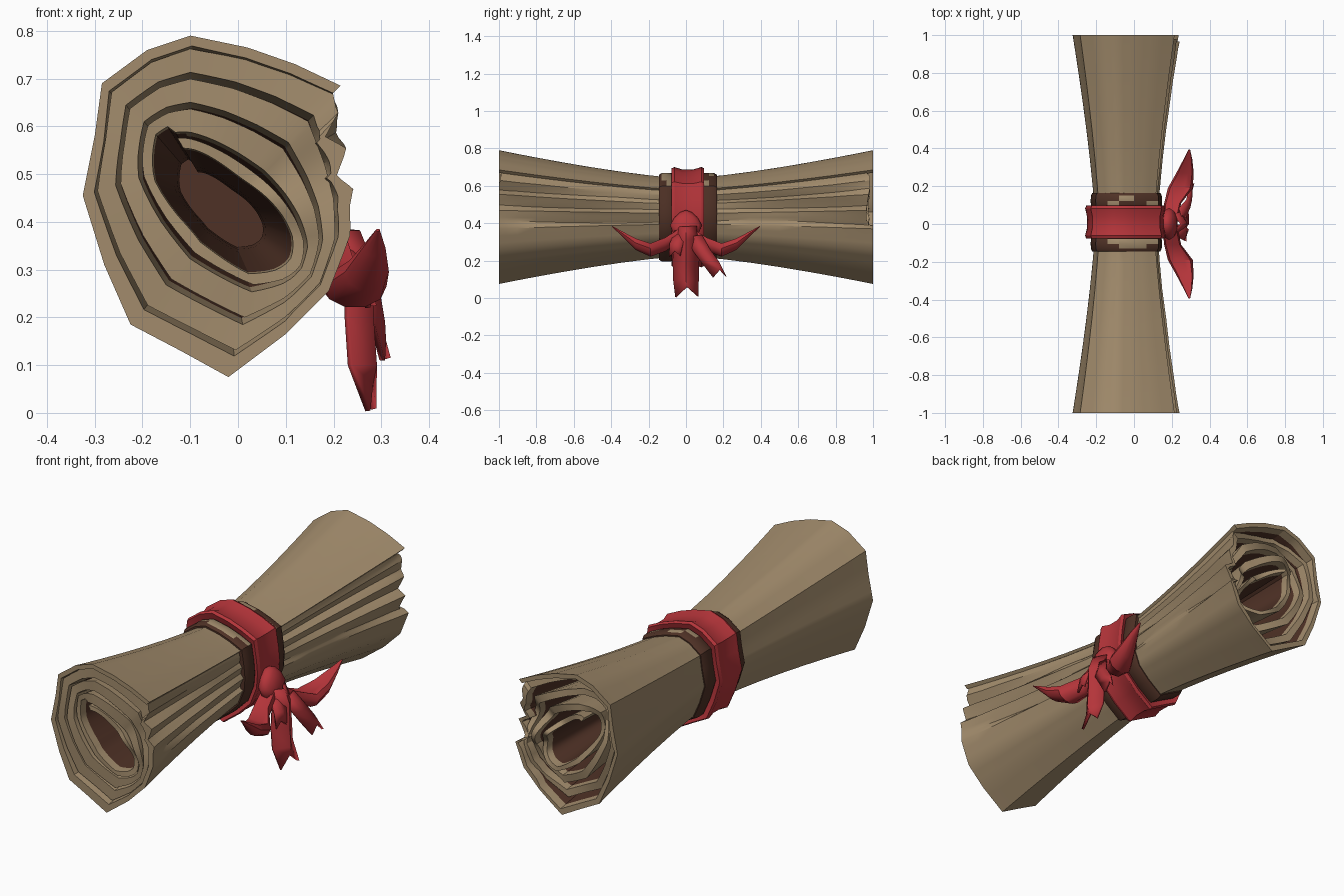
import bpy, bmesh, math, random
from mathutils import Vector

if "Cube" in bpy.data.objects:
    bpy.data.objects.remove(bpy.data.objects["Cube"])

random.seed(4)

def mat(name, col):
    m = bpy.data.materials.new(name)
    m.diffuse_color = (*col, 1)
    m.use_nodes = True
    m.node_tree.nodes["Principled BSDF"].inputs["Base Color"].default_value = m.diffuse_color
    return m

TAN = mat("parchment tan", (0.36, 0.26, 0.15))
BROWN = mat("dark brown", (0.078, 0.031, 0.019))
RED = mat("ribbon red", (0.46, 0.035, 0.042))

def finish(bm, name, mats, angle=30):
    bmesh.ops.recalc_face_normals(bm, faces=bm.faces[:])
    me = bpy.data.meshes.new(name)
    bm.to_mesh(me)
    bm.free()
    ob = bpy.data.objects.new(name, me)
    bpy.context.collection.objects.link(ob)
    for m in mats:
        me.materials.append(m)
    bpy.ops.object.select_all(action='DESELECT')
    ob.select_set(True)
    bpy.context.view_layer.objects.active = ob
    bpy.ops.object.shade_smooth_by_angle(angle=math.radians(angle))
    return ob

# End outline (x, z), counter-clockwise from the loose edge of the sheet
C = Vector((-0.04, 0.43))
OUT = [(.215, .685), (.12, .73), (.02, .765), (-.10, .79), (-.19, .76), (-.285, .69),
       (-.30, .58), (-.325, .455), (-.28, .31), (-.225, .185), (-.12, .13), (-.02, .075),
       (.10, .165), (.19, .255), (.235, .37), (.20, .39), (.243, .47), (.20, .495),
       (.235, .56), (.19, .585), (.222, .64)]
OUT = [Vector(p) for p in OUT]
DIPS = (15, 17, 19)
HULL = [p for i, p in enumerate(OUT) if i not in DIPS]
N = len(OUT)
FLAT = [(OUT[i - 1] + OUT[i + 1]) / 2 if i in DIPS else p for i, p in enumerate(OUT)]
W = 4.2            # number of turns
SUB = 3            # samples per outline segment

def flare(y):
    return 0.58 + 0.42 * abs(y) ** 1.35

def pick(i, y):
    """Outline point; the grooves on the open side vary along the roll."""
    i %= N
    return FLAT[i].lerp(OUT[i], .15 + .85 * abs(math.sin(2.2 * (y + 1) + .4 * (i - 15))))

def spiral(w, y=None):
    """Outline at turn w, blending from the outer shape to a slanted lens."""
    t = (w % 1) * N
    i = int(t) % N
    if y is not None and w < 1:
        p = pick(i, y).lerp(pick(i + 1, y), t - int(t))
    else:
        p = FLAT[i].lerp(FLAT[(i + 1) % N], t - int(t))
    a = min(1, max(0, (w - 0.7) / (W - 0.7)))
    d = p - C
    th = math.atan2(d.y, d.x) + math.radians(43)
    ma, mi = Vector((.73, -.68)), Vector((.68, .73))
    lens = Vector((-.02, .44)) + ma * .185 * math.cos(th) + mi * .068 * math.sin(th)
    return p.lerp(lens, a)

# Rolled parchment sheet, thicker towards the front end
ys = [-1, -.96, -.9, -.8, -.65, -.5, -.35, -.2, -.08, .08, .2, .35, .5, .65, .8, .9, .96, 1]
ns = int(W * N * SUB)
bm = bmesh.new()
outer, inner = [], []
for k in range(ns + 1):
    w = k / (N * SUB)
    wob = 0.5 + 0.5 * math.sin(w * 17.3 + 1)
    front = 0 if w < .95 else .008 + .015 * wob
    back = 0 if w < .7 else .015 + .02 * wob if w < 1 else .02 + .06 * wob
    co, ci = [], []
    for y in ys:
        p = spiral(w, y)
        if w < W - 1:
            gap = spiral(w + 1) - p
            q = p + gap * (.78 if y < 0 else .5)
            if gap.length < .03:
                q = p + (C - p).normalized() * .022
        else:
            q = p + (C - p).normalized() * .025
        yy = y * (1 - (front if y < 0 else back))
        s = flare(y)
        # wrinkles along the open side
        r = random.uniform(-.006, .006) if .66 < w < 1 else 0
        for src, dst in ((p, co), (q, ci)):
            v = C + (src - C) * (s + r)
            dst.append(bm.verts.new((v.x, yy, v.y)))
    outer.append(co)
    inner.append(ci)
M = len(ys)
for k in range(ns):
    w = k / (N * SUB)
    for j in range(M - 1):
        bm.faces.new((outer[k][j], outer[k + 1][j], outer[k + 1][j + 1], outer[k][j + 1]))
        f = bm.faces.new((inner[k][j], inner[k][j + 1], inner[k + 1][j + 1], inner[k + 1][j]))
        y = (ys[j] + ys[j + 1]) / 2
        lim = .97 if w > W - 1.05 else .87
        if -lim < y < .94:
            f.material_index = 1
    for j in (0, M - 1):
        bm.faces.new((outer[k][j], inner[k][j], inner[k + 1][j], outer[k + 1][j]))
for k in (0, ns):
    for j in range(M - 1):
        bm.faces.new((outer[k][j], outer[k][j + 1], inner[k][j + 1], inner[k][j]))
finish(bm, "parchment_roll", [TAN, BROWN])

def loft(rings, name, mats, closed=False, rule=None, angle=30):
    """Skin a list of vertex loops; closed joins last loop to first."""
    bm = bmesh.new()
    vs = [[bm.verts.new(c) for c in r] for r in rings]
    n = len(vs[0])
    pairs = list(zip(vs, vs[1:])) + ([(vs[-1], vs[0])] if closed else [])
    for a, b in pairs:
        for i in range(n):
            bm.faces.new((a[i], a[(i + 1) % n], b[(i + 1) % n], b[i]))
    if not closed:
        bm.faces.new(vs[0])
        bm.faces.new(vs[-1])
    if rule:
        for f in bm.faces:
            f.material_index = rule(f.calc_center_median())
    return finish(bm, name, mats, angle)

def hull_ring(y, s, dx=0):
    return [(C.x + dx + (p.x - C.x) * s, y, C.y + (p.y - C.y) * s) for p in HULL]

# Plug closing the core in the middle
loft([hull_ring(-.06, .5), hull_ring(.06, .5)], "core_plug", [BROWN])

# Dark bands either side of the ribbon, worn pale on parts of the top
for nm, y0, y1 in (("front_band", -.145, -.065), ("back_band", .08, .165)):
    m = (y0 + y1) / 2
    prof = [(y0, .56), (y0, .635), (y0 + .015, .66), (m, .665), (y1 - .015, .66),
            (y1, .635), (y1, .56)]
    loft([hull_ring(y, s) for y, s in prof], nm, [BROWN, TAN], True,
         lambda c, a=y0, b=y1: int(c.z > .6 and a + .01 < c.y < b - .01
                                   and random.random() < .45))

# Ribbon wrap with raised edges
prof = [(-.06, .58), (-.078, .73), (-.062, .75), (-.02, .715), (.04, .715),
        (.082, .75), (.097, .73), (.08, .58)]
loft([hull_ring(y, s, -.005) for y, s in prof], "ribbon_wrap", [RED], True)

# Knot
bm = bmesh.new()
bmesh.ops.create_icosphere(bm, subdivisions=2, radius=1)
for v in bm.verts:
    pinch = 1 - .25 * max(0, v.co.z)
    v.co = Vector((.185 + v.co.x * .045 - v.co.z * .015, v.co.y * .085 * pinch,
                   .39 + v.co.z * .08))
finish(bm, "ribbon_knot", [RED], 40)

# Bow loops: y, x, z, half width, half height
WING = [(.02, .19, .355, .04, .045), (.11, .205, .295, .045, .048), (.19, .245, .265, .066, .046),
        (.27, .27, .295, .046, .04), (.34, .285, .345, .024, .018), (.395, .293, .383, .004, .003)]
for nm, sg in (("front_bow_loop", -1), ("back_bow_loop", 1)):
    rings = []
    for y, x, z, hx, hz in WING:
        r = []
        for i in range(10):
            a = 2 * math.pi * i / 10
            # groove along the upper side
            g = .55 if i in (2, 3) else 1
            r.append((x + hx * math.cos(a), sg * y, z + hz * math.sin(a) * g))
        rings.append(r)
    loft(rings, nm, [RED], angle=40)

# Hanging tails: creased strips with a notched end (x, y, z, half width)
def tail(name, rows, notch, crease):
    bm = bmesh.new()
    grid = []
    for k, (x, y, z, h) in enumerate(rows):
        last = k == len(rows) - 1
        cr = crease * (.1 if last else 1)
        grid.append([bm.verts.new(c) for c in
                     ((x, y - h, z), (x + cr, y, z + notch * last), (x + .012, y + h, z + .004))])
    for a, b in zip(grid, grid[1:]):
        for i in range(2):
            bm.faces.new((a[i], a[i + 1], b[i + 1], b[i]))
    ob = finish(bm, name, [RED], 40)
    m = ob.modifiers.new("thickness", 'SOLIDIFY')
    m.thickness = .012
    m.offset = 0

tail("centre_tail", [(.20, 0, .38, .055), (.228, 0, .31, .06), (.228, 0, .2, .068),
                     (.235, 0, .1, .066), (.272, .005, .004, .06)], .055, .05)
tail("side_tail", [(.23, .05, .33, .035), (.27, .085, .25, .045),
                   (.28, .13, .19, .045), (.302, .18, .11, .035)], .04, .022)
tail("short_tail", [(.21, -.03, .35, .03), (.26, -.05, .29, .035),
                    (.272, -.06, .22, .03)], .03, .015)
